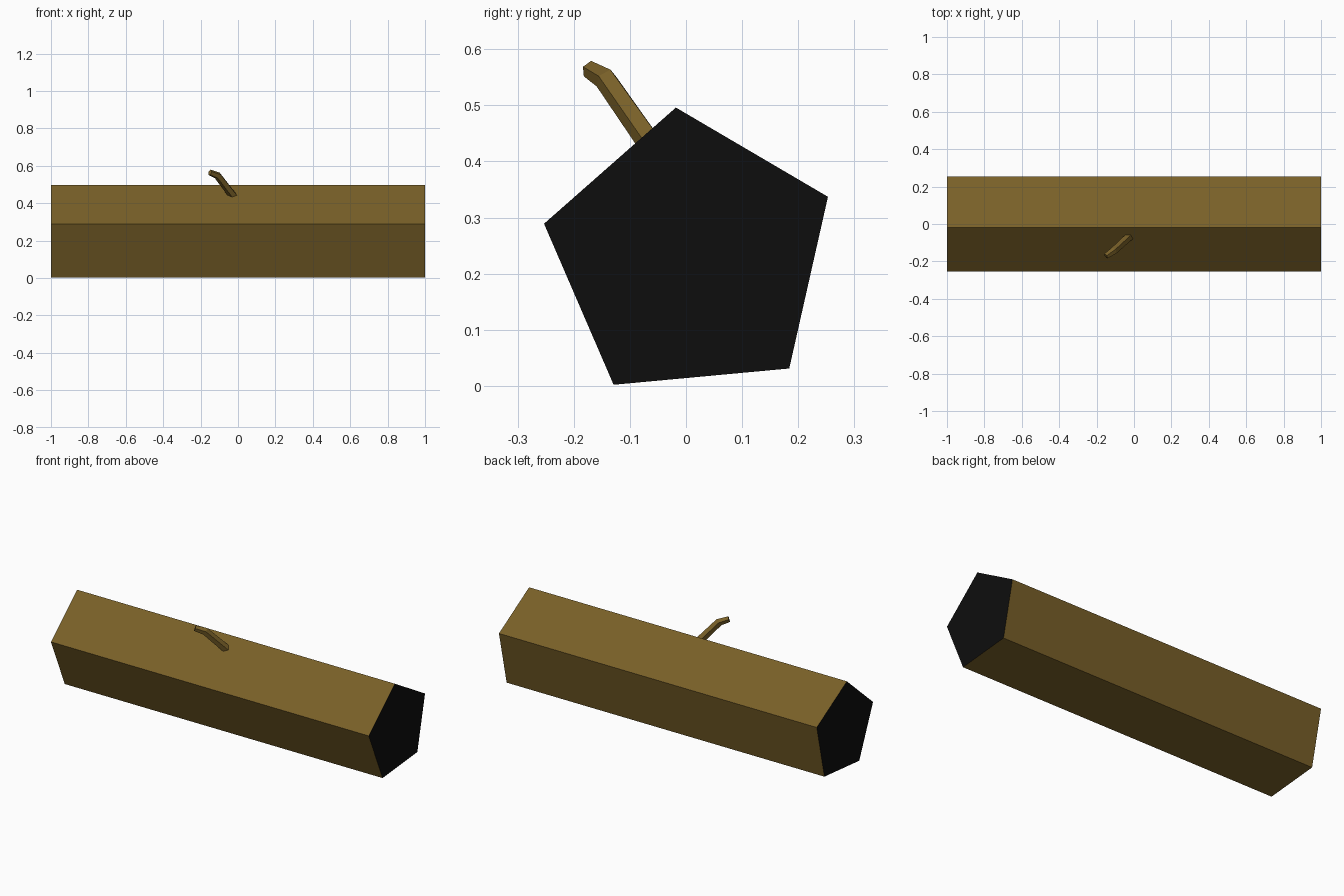
import bpy, bmesh, math
from mathutils import Vector

if "Cube" in bpy.data.objects:
    bpy.data.objects.remove(bpy.data.objects["Cube"])


def material(name, rgb):
    m = bpy.data.materials.new(name)
    m.diffuse_color = (*rgb, 1)
    m.use_nodes = True
    m.node_tree.nodes["Principled BSDF"].inputs["Base Color"].default_value = m.diffuse_color
    return m


bark = material("brown bark", (0.19, 0.117, 0.021))
cut = material("black cut end", (0.004, 0.004, 0.004))


def loft(name, rings, mats, cap_slot=0):
    """Skin a list of matching rings into a closed, flat-shaded solid."""
    bm = bmesh.new()
    loops = [[bm.verts.new(p) for p in ring] for ring in rings]
    n = len(loops[0])
    for a, b in zip(loops, loops[1:]):
        for i in range(n):
            j = (i + 1) % n
            bm.faces.new((a[i], a[j], b[j], b[i]))
    for ring in (loops[0], loops[-1]):
        bm.faces.new(ring).material_index = cap_slot
    bmesh.ops.recalc_face_normals(bm, faces=bm.faces)
    me = bpy.data.meshes.new(name)
    bm.to_mesh(me)
    bm.free()
    for m in mats:
        me.materials.append(m)
    ob = bpy.data.objects.new(name, me)
    bpy.context.collection.objects.link(ob)
    return ob


# five-sided trunk lying along x, with black ends
profile = [(-0.018, 0.496), (0.253, 0.337), (0.184, 0.031), (-0.129, 0.002), (-0.253, 0.289)]
loft("log", [[(x, y, z) for y, z in profile] for x in (-1, 1)], [bark, cut], 1)

# bent twig: five-sided rings along a short path
path = [Vector(p) for p in ((-0.015, -0.058, 0.425), (-0.108, -0.143, 0.547), (-0.15, -0.172, 0.564))]
radii = (0.023, 0.021, 0.016)
dirs = [path[1] - path[0], path[2] - path[0], path[2] - path[1]]
rings = []
for p, r, d in zip(path, radii, dirs):
    d.normalize()
    u = d.cross(Vector((0, 0, 1))).normalized()
    v = u.cross(d)
    rings.append([p + r * (math.cos(t) * u + math.sin(t) * v)
                  for t in (math.pi / 2 + math.tau * k / 5 for k in range(5))])
loft("twig", rings, [bark])
